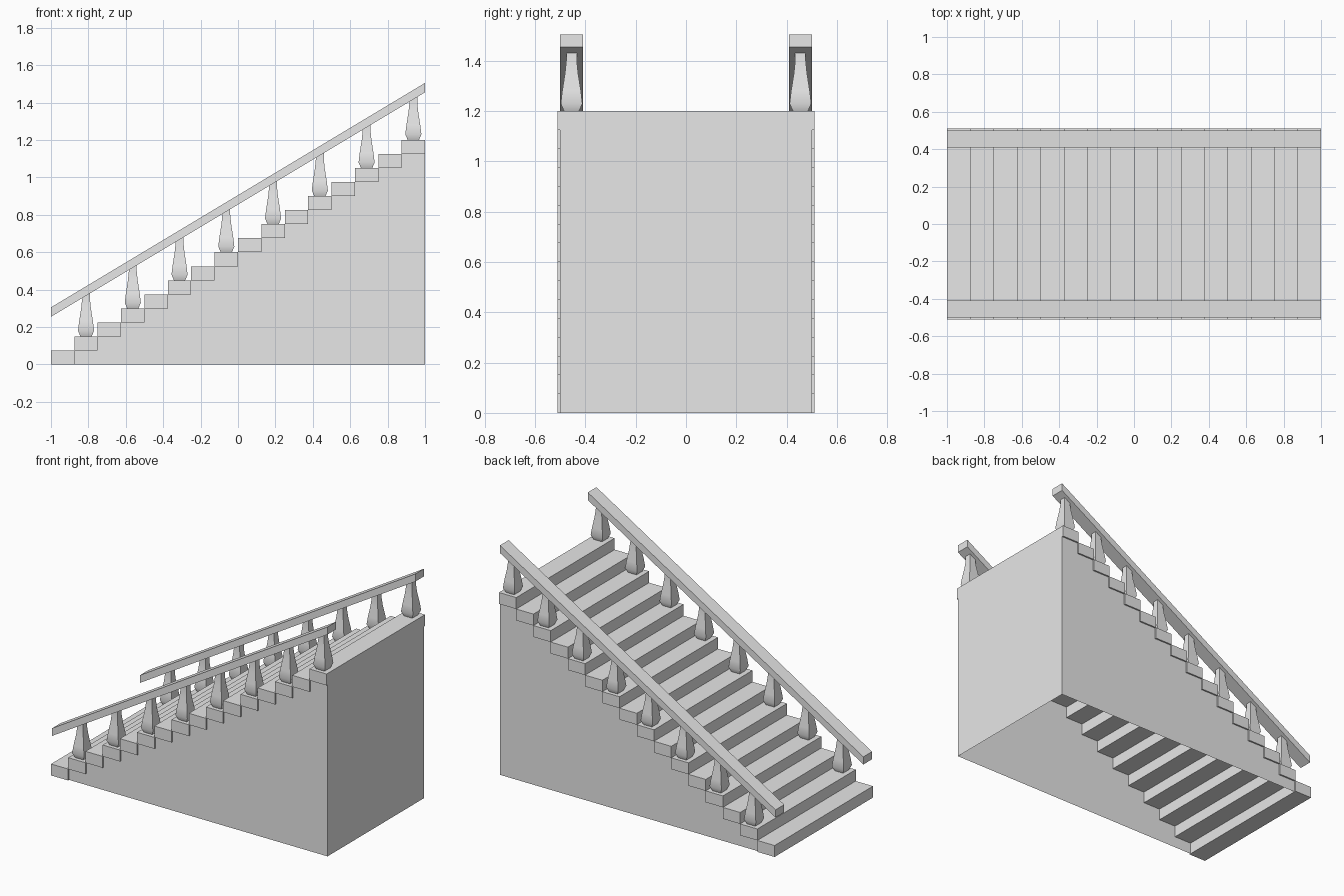
import bpy, bmesh

cube = bpy.data.objects.get("Cube")
if cube:
    bpy.data.objects.remove(cube, do_unlink=True)

STEPS = 16
RUN, RISE = 2 / STEPS, 1.2 / STEPS
WALL_Y, STEP_Y = 0.50, 0.51
RAIL_IN, RAIL_OUT = 0.41, 0.50

stone = bpy.data.materials.new("light_grey")
stone.use_nodes = True
stone.diffuse_color = (0.8, 0.8, 0.8, 1)
stone.node_tree.nodes["Principled BSDF"].inputs["Base Color"].default_value = (0.8, 0.8, 0.8, 1)


def finish(bm, name):
    mesh = bpy.data.meshes.new(name)
    bm.to_mesh(mesh)
    bm.free()
    mesh.materials.append(stone)
    obj = bpy.data.objects.new(name, mesh)
    bpy.context.collection.objects.link(obj)
    return obj


def extrude_profile(name, profile, y0, y1):
    """Solid with an (x, z) outline running from y0 to y1."""
    bm = bmesh.new()
    face = bm.faces.new([bm.verts.new((x, y0, z)) for x, z in profile])
    out = bmesh.ops.extrude_face_region(bm, geom=[face])
    for v in out["geom"]:
        if isinstance(v, bmesh.types.BMVert):
            v.co.y = y1
    bmesh.ops.recalc_face_normals(bm, faces=bm.faces)
    return finish(bm, name)


# Steps: separate blocks touching along their edges
for i in range(STEPS):
    x, z = -1 + i * RUN, i * RISE
    extrude_profile(f"step_{i + 1}",
                    [(x, z), (x + RUN, z), (x + RUN, z + RISE), (x, z + RISE)],
                    -STEP_Y, STEP_Y)

# Thin stepped side walls and back wall, open underneath
outline = [(-1 + RUN, 0), (1, 0), (1, 1.2 - RISE)]
for i in range(STEPS - 1, 0, -1):
    outline.append((-1 + i * RUN, i * RISE))
    if i > 1:
        outline.append((-1 + i * RUN, (i - 1) * RISE))
bm = bmesh.new()
for side in (-1, 1):
    ring = [bm.verts.new((x, side * WALL_Y, z)) for x, z in outline]
    bm.faces.new(ring if side < 0 else ring[::-1])
bm.faces.new([bm.verts.new((1, y, z)) for y, z in
              ((-WALL_Y, 0), (WALL_Y, 0), (WALL_Y, 1.2), (-WALL_Y, 1.2))])
finish(bm, "stair_walls")

# Balusters: square section following a turned profile (half width, height)
PROFILE = [(0.030, 0), (0.043, 0.03), (0.037, 0.08),
           (0.026, 0.15), (0.021, 0.20), (0.021, 0.235)]


def baluster(name, x, y, z):
    bm = bmesh.new()
    rings = [[bm.verts.new((x + sx * r, y + sy * r, z + h))
              for sx, sy in ((-1, -1), (1, -1), (1, 1), (-1, 1))] for r, h in PROFILE]
    for low, high in zip(rings, rings[1:]):
        for k in range(4):
            n = (k + 1) % 4
            bm.faces.new((low[k], low[n], high[n], high[k]))
    bm.faces.new(rings[0][::-1])
    bm.faces.new(rings[-1])
    obj = finish(bm, name)
    bpy.ops.object.select_all(action="DESELECT")
    obj.select_set(True)
    bpy.context.view_layer.objects.active = obj
    bpy.ops.object.shade_smooth_by_angle(angle=0.7)


# Handrails, each carried by a baluster on every second step
for label, side in (("front", -1), ("back", 1)):
    extrude_profile(f"{label}_handrail",
                    [(-1, 0.255), (1, 1.455), (1, 1.505), (-1, 0.305)],
                    side * RAIL_IN, side * RAIL_OUT)
    for i in range(1, STEPS, 2):
        baluster(f"{label}_baluster_{i // 2 + 1}", -1 + (i + 0.5) * RUN,
                 side * (RAIL_IN + RAIL_OUT) / 2, (i + 1) * RISE)
